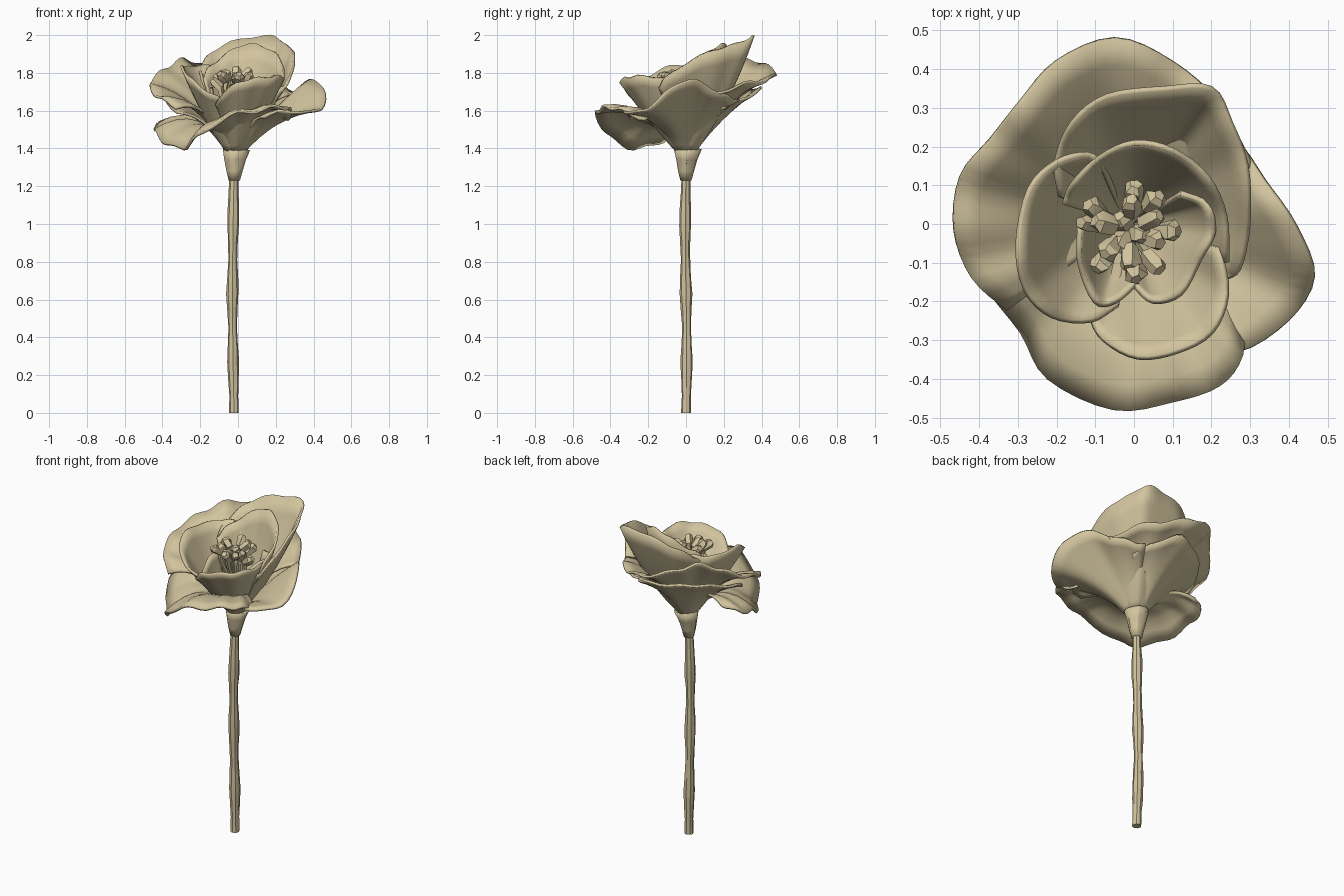
import bpy, math, random
from mathutils import Vector

random.seed(4)
cube = bpy.data.objects.get("Cube")
if cube:
    bpy.data.objects.remove(cube)

tan = bpy.data.materials.new("warm tan")
tan.use_nodes = True
COLOUR = (0.64, 0.55, 0.34, 1)
tan.diffuse_color = COLOUR
tan.node_tree.nodes["Principled BSDF"].inputs["Base Color"].default_value = COLOUR

BASE = Vector((-0.015, 0, 1.37))


def make(name, verts, faces, angle):
    mesh = bpy.data.meshes.new(name)
    mesh.from_pydata(verts, [], faces)
    mesh.materials.append(tan)
    ob = bpy.data.objects.new(name, mesh)
    bpy.context.collection.objects.link(ob)
    bpy.ops.object.select_all(action='DESELECT')
    ob.select_set(True)
    bpy.context.view_layer.objects.active = ob
    bpy.ops.object.shade_smooth_by_angle(angle=math.radians(angle))
    return ob


def grid_faces(rows, cols, wrap=False):
    last = cols if wrap else cols - 1
    return [(r * cols + c, r * cols + (c + 1) % cols,
             (r + 1) * cols + (c + 1) % cols, (r + 1) * cols + c)
            for r in range(rows - 1) for c in range(last)]


def smooth_path(points, steps):
    """Catmull-Rom curve through the points."""
    p = [Vector(q) for q in points]
    p = [2 * p[0] - p[1]] + p + [2 * p[-1] - p[-2]]
    out = []
    for i in range(1, len(p) - 2):
        a, b, c, d = p[i - 1:i + 3]
        for s in range(steps):
            t = s / steps
            out.append(0.5 * (2 * b + (c - a) * t + (2 * a - 5 * b + 4 * c - d) * t * t
                              + (3 * b - a - 3 * c + d) * t ** 3))
    return out + [p[-2]]


def petal(name, rim, reach, height, wave=0.006, rows=9):
    """Sheet lofted by curved spokes from the flower base out to a wavy rim."""
    edge = smooth_path(rim, 4)
    verts = []
    for r in range(rows):
        t = r / (rows - 1)
        for i, tip in enumerate(edge):
            out = Vector((tip.x - BASE.x, tip.y, 0))
            start = BASE + out.normalized() * 0.035
            bend = BASE + out * reach
            bend.z = height
            v = start * (1 - t) ** 2 + bend * 2 * t * (1 - t) + tip * t * t
            v.z += wave * t * t * math.sin(i * 1.15 + reach * 40)
            verts.append(v)
    ob = make(name, verts, grid_faces(rows, len(edge)), 35)
    mod = ob.modifiers.new("thickness", 'SOLIDIFY')
    mod.thickness = 0.014
    mod.offset = 0


def tube(name, rings, sides, jitter, caps=True):
    """Rings given as centre, axis direction and radius."""
    verts = []
    for centre, axis, radius in rings:
        turn = Vector((0, 0, 1)).rotation_difference(Vector(axis))
        for s in range(sides):
            a = math.tau * s / sides
            k = radius * (1 + random.uniform(-jitter, jitter))
            verts.append(Vector(centre) + turn @ Vector((k * math.cos(a), k * math.sin(a), 0)))
    faces = grid_faces(len(rings), sides, True)
    if caps:
        n = len(verts)
        faces += [tuple(reversed(range(sides))), tuple(range(n - sides, n))]
    return make(name, verts, faces, 30)


# Outer petals
petal("outer_petal_front", [(-.34, .13, 1.56), (-.43, .08, 1.52), (-.44, -.03, 1.49),
      (-.39, -.15, 1.43), (-.29, -.28, 1.40), (-.22, -.40, 1.46), (-.05, -.48, 1.57),
      (.10, -.46, 1.60), (.22, -.42, 1.62), (.28, -.34, 1.60), (.27, -.22, 1.55)],
      0.42, 1.65, 0.01)
petal("outer_petal_left", [(.14, -.30, 1.57), (.27, -.33, 1.60), (.40, -.25, 1.59),
      (.465, -.14, 1.66), (.42, -.01, 1.76), (.34, .11, 1.73), (.26, .22, 1.67),
      (.15, .28, 1.66)], 0.45, 1.58, 0.01)
petal("outer_petal_back", [(-.33, -.22, 1.62), (-.42, -.14, 1.67), (-.465, -.02, 1.72),
      (-.45, .12, 1.77), (-.37, .22, 1.83), (-.29, .32, 1.87), (-.20, .42, 1.84),
      (-.05, .48, 1.80), (.10, .42, 1.76), (.22, .31, 1.74), (.31, .15, 1.69)],
      0.43, 1.68, 0.01)
petal("outer_petal_under", [(.18, .20, 1.62), (.10, .32, 1.67), (-.02, .40, 1.72),
      (-.15, .34, 1.71), (-.26, .26, 1.71), (-.34, .14, 1.68), (-.38, .01, 1.65),
      (-.32, -.10, 1.59)], 0.45, 1.58)

# Inner petals
petal("inner_petal_back", [(-.19, .07, 1.77), (-.20, .16, 1.82), (-.16, .26, 1.89),
      (-.07, .33, 1.95), (.08, .35, 1.99), (.20, .35, 1.99), (.25, .26, 1.95),
      (.29, .15, 1.92), (.295, .0, 1.85), (.27, -.12, 1.76), (.23, -.14, 1.72)], 0.6, 1.59)
petal("inner_petal_right", [(-.08, .15, 1.80), (-.12, .18, 1.83), (-.20, .16, 1.84),
      (-.27, .09, 1.83), (-.30, -.05, 1.84), (-.28, -.17, 1.80), (-.21, -.24, 1.73),
      (-.11, -.25, 1.67), (-.04, -.21, 1.63)], 0.64, 1.58)
petal("inner_petal_front", [(-.12, -.23, 1.63), (-.08, -.30, 1.69), (.01, -.345, 1.75),
      (.11, -.33, 1.77), (.20, -.28, 1.78), (.24, -.18, 1.78), (.22, -.06, 1.76)],
      0.64, 1.58)
petal("innermost_petal_back", [(-.18, .05, 1.77), (-.16, .10, 1.82), (-.09, .17, 1.88),
      (.0, .21, 1.94), (.10, .19, 1.95), (.19, .12, 1.91), (.235, .02, 1.84),
      (.24, -.1, 1.77)], 0.7, 1.59)
petal("innermost_petal_left", [(.0, -.16, 1.64), (.05, -.20, 1.67), (.12, -.18, 1.70),
      (.17, -.09, 1.74), (.205, -.02, 1.77), (.19, .05, 1.78), (.12, .08, 1.76)], 0.75, 1.58)
petal("innermost_petal_right", [(-.14, .0, 1.73), (-.14, -.10, 1.70), (-.10, -.20, 1.66),
      (-.05, -.20, 1.65), (.01, -.15, 1.64)], 0.75, 1.56)

# Stamens: chunky faceted clubs fanning out of the centre
for ring, (count, spread, top) in enumerate([(3, .025, 1.76), (6, .065, 1.77), (8, .10, 1.75)]):
    for k in range(count):
        a = math.tau * (k + 0.5 * ring) / count + random.uniform(-.25, .25)
        side = Vector((math.cos(a), math.sin(a), 0))
        tip = Vector((-.015, -.02, top + random.uniform(-.025, .03))) + side * spread
        root = Vector((-.01, -.01, 1.5))
        d = (tip - root).normalized()
        lean = (d + side * random.uniform(0.4, 1.2)).normalized()
        tube("stamen", [(root, d, .010), (tip - d * .06, d, .013), (tip - lean * .03, lean, .024),
                        (tip + lean * .018, lean, .028), (tip + lean * .035, lean, .016)], 5, 0.2)

# Stem with knuckles
stem = []
for i in range(15):
    z = 1.26 * i / 14
    knuckle = 0.004 * math.cos(z * math.tau / 0.39 - 4.1)
    stem.append(((-.021 - .008 * math.sin(z * 2.5), .004 * math.sin(z * 5), z),
                 (0, 0, 1), .028 + knuckle))
tube("stem", stem, 8, 0.07)

# Flared cup under the bloom
cup = tube("calyx", [((-.02, 0, 1.23), (0, 0, 1), .030), ((-.018, 0, 1.28), (0, 0, 1), .042),
                     ((-.015, .005, 1.34), (0, 0, 1), .056), ((-.01, .01, 1.395), (.08, 0, 1), .072)],
           12, 0.03, False)
shell = cup.modifiers.new("thickness", 'SOLIDIFY')
shell.thickness = 0.01
